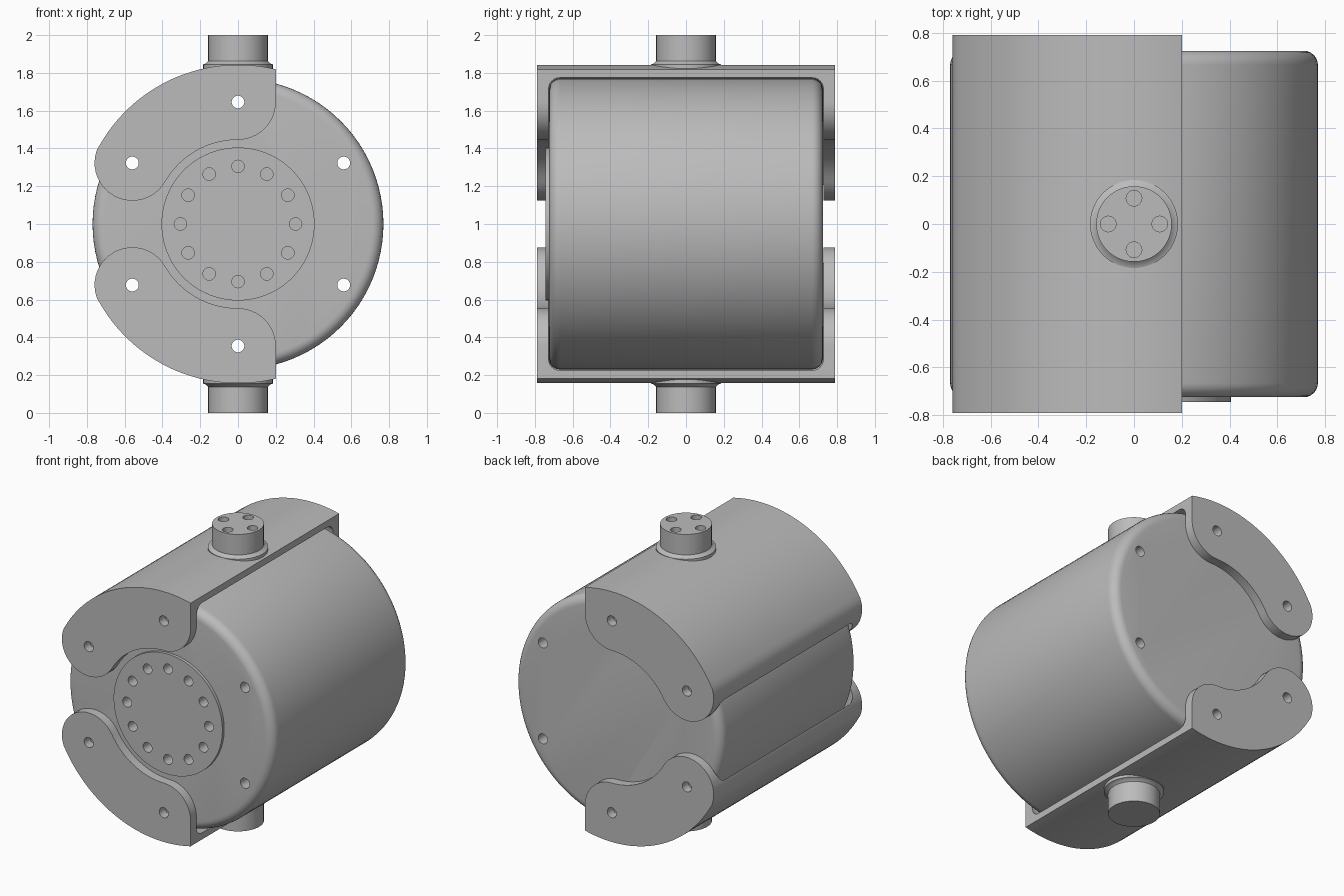
import bpy, bmesh
from math import radians, sin, cos, pi, asin, acos
from mathutils import Matrix, Vector

cube = bpy.data.objects.get("Cube")
if cube:
    bpy.data.objects.remove(cube)

grey = bpy.data.materials.new("machined grey")
grey.use_nodes = True
colour = (0.5, 0.5, 0.5, 1)
grey.diffuse_color = colour
grey.node_tree.nodes["Principled BSDF"].inputs["Base Color"].default_value = colour

MID = 1.0         # height of the motor axis
BOLT_R = 0.646    # bolt circle


def make(name, bm):
    bmesh.ops.recalc_face_normals(bm, faces=bm.faces[:])
    mesh = bpy.data.meshes.new(name)
    bm.to_mesh(mesh)
    bm.free()
    mesh.materials.append(grey)
    ob = bpy.data.objects.new(name, mesh)
    bpy.context.collection.objects.link(ob)
    return ob


def cylinder(name, r, a, b, axis="Y", at=(0, 0), sides=96, bevel=0):
    """Cylinder from a to b along the axis; at is x,z for Y and x,y for Z."""
    bm = bmesh.new()
    bmesh.ops.create_cone(bm, cap_ends=True, segments=sides, radius1=r, radius2=r, depth=b - a)
    if bevel:
        rims = [e for e in bm.edges if abs(e.verts[0].co.z - e.verts[1].co.z) < 1e-4]
        bmesh.ops.bevel(bm, geom=rims, offset=bevel, segments=6, profile=0.5, affect='EDGES')
    mid = (a + b) / 2
    if axis == "Y":
        m = Matrix.Translation((at[0], mid, at[1])) @ Matrix.Rotation(pi / 2, 4, 'X')
    else:
        m = Matrix.Translation((at[0], at[1], mid))
    bm.transform(m)
    return make(name, bm)


def cut(ob, cutters):
    for c in cutters:
        mod = ob.modifiers.new("cut", 'BOOLEAN')
        mod.operation, mod.solver, mod.object = 'DIFFERENCE', 'EXACT', c
    bpy.context.view_layer.update()
    deps = bpy.context.evaluated_depsgraph_get()
    baked = bpy.data.meshes.new_from_object(ob.evaluated_get(deps))
    ob.modifiers.clear()
    ob.data = baked


def ring(radius, count, start=0.0, mid=MID):
    return [(radius * cos(start + 2 * pi * i / count), mid + radius * sin(start + 2 * pi * i / count))
            for i in range(count)]


def arc(centre, r, a, b, n):
    """Arc points from angle a to b, in degrees."""
    return [Vector((centre[0] + r * cos(radians(a + (b - a) * i / n)),
                    centre[1] + r * sin(radians(a + (b - a) * i / n)))) for i in range(n + 1)]


# Hole cutters
bore = cylinder("bore_cutter", 0.105, -1, 1, sides=32)
bolts = [cylinder("bolt_cutter", 0.034, -1, 1, at=p, sides=20) for p in ring(BOLT_R, 6, pi / 6)]
face_holes = [cylinder("face_hole_cutter", 0.033, -1, -0.62, at=p, sides=20) for p in ring(0.305, 12)]
pin_holes = [cylinder("pin_hole_cutter", 0.033, 1.9, 2.1, "Z", p, 20) for p in ring(0.108, 4, mid=0)]
cavity = cylinder("cavity_cutter", 0.80, -0.728, 0.728, bevel=0.06)
cavity.location.z = MID

# Motor body and raised output disc
body = cylinder("motor_body", 0.77, -0.725, 0.725, at=(0, MID), bevel=0.06)
cut(body, [bore] + bolts + face_holes)
disc = cylinder("output_disc", 0.405, -0.745, -0.70, at=(0, MID))
cut(disc, [bore] + face_holes)


def bracket_outline():
    lobe_r, outer, edge = 0.2, 0.843, 0.2
    lobe = (BOLT_R * cos(radians(150)), BOLT_R * sin(radians(150)))
    start = 90 - math_deg(asin(edge / outer))
    pts = arc((0, 0), outer, start, 150, 32)                      # outer shell
    pts += arc(lobe, lobe_r, 150, 330, 20)[1:]                    # rounded end
    pts += arc((0, 0), BOLT_R - lobe_r, 150, 90, 16)[1:]          # inner curve
    pts += arc((0, BOLT_R), lobe_r, -90, 0, 12)[1:]               # fillet to straight edge
    return pts


def math_deg(a):
    return a * 180 / pi


# Upper and lower brackets: extruded outline hollowed around the body
parts = [body, disc]
for name, side in (("upper_bracket", 1), ("lower_bracket", -1)):
    bm = bmesh.new()
    face = bm.faces.new([bm.verts.new((p.x, -0.79, MID + side * p.y)) for p in bracket_outline()])
    solid = bmesh.ops.extrude_face_region(bm, geom=[face])
    moved = [v for v in solid["geom"] if isinstance(v, bmesh.types.BMVert)]
    bmesh.ops.translate(bm, verts=moved, vec=(0, 1.58, 0))
    bracket = make(name, bm)
    cut(bracket, [cavity] + bolts)
    parts.append(bracket)

# Pivot pins with a flared collar at the shell
for name, side in (("upper", 1), ("lower", -1)):
    lo, hi = sorted((MID + side * 0.815, MID + side * 1.0))
    pin = cylinder(name + "_pivot_pin", 0.158, lo, hi, "Z", sides=64)
    if side > 0:
        cut(pin, pin_holes)
    bm = bmesh.new()
    profile = [(0.15, 0.81), (0.184, 0.81), (0.184, 0.845), (0.172, 0.849), (0.158, 0.862), (0.15, 0.862)]
    loop = [bm.verts.new((r, 0, MID + side * z)) for r, z in profile]
    edges = [bm.edges.new((loop[i], loop[(i + 1) % len(loop)])) for i in range(len(loop))]
    bmesh.ops.spin(bm, geom=loop + edges, cent=(0, 0, 0), axis=(0, 0, 1), angle=2 * pi, steps=64)
    bmesh.ops.remove_doubles(bm, verts=bm.verts[:], dist=1e-4)
    parts += [pin, make(name + "_pivot_collar", bm)]

# Remove cutters, then shade smooth with sharp edges
for c in [bore, cavity] + bolts + face_holes + pin_holes:
    bpy.data.objects.remove(c)
bpy.ops.object.select_all(action='DESELECT')
for ob in parts:
    ob.select_set(True)
bpy.context.view_layer.objects.active = body
bpy.ops.object.shade_smooth_by_angle(angle=radians(30))
